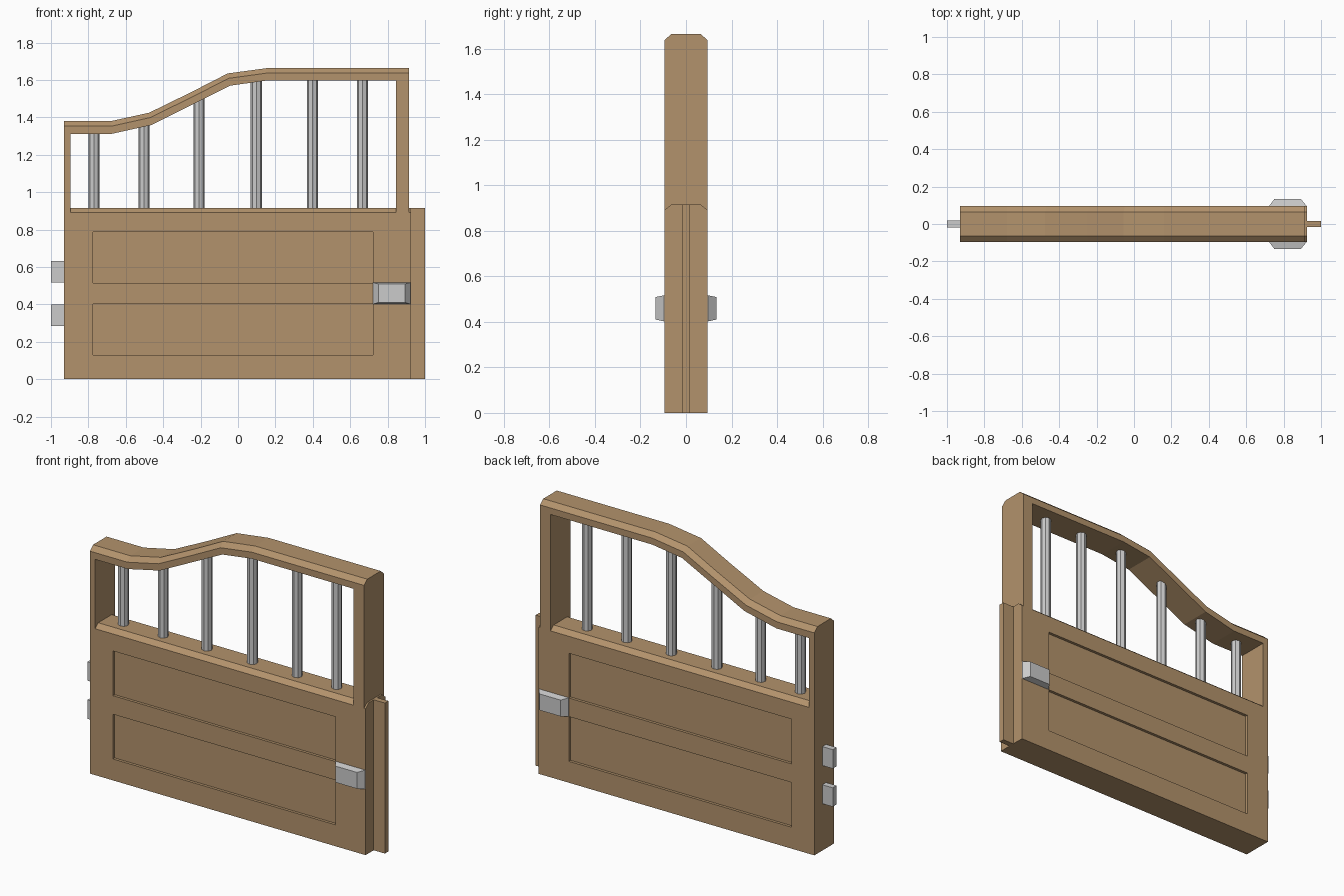
import bpy, bmesh, math

if "Cube" in bpy.data.objects:
    bpy.data.objects.remove(bpy.data.objects["Cube"])

wood = bpy.data.materials.new("wood")
wood.diffuse_color = (0.45, 0.29, 0.15, 1)
wood.use_nodes = True
wood.node_tree.nodes["Principled BSDF"].inputs["Base Color"].default_value = wood.diffuse_color
W, C = 0.095, 0.065      # half thickness, half width of chamfered top


def finish(name, bm, mat=None):
    bmesh.ops.recalc_face_normals(bm, faces=bm.faces[:])
    me = bpy.data.meshes.new(name)
    bm.to_mesh(me)
    bm.free()
    ob = bpy.data.objects.new(name, me)
    bpy.context.collection.objects.link(ob)
    if mat:
        me.materials.append(mat)
    return ob


def loft(name, sections, mat=None):
    """Skin a list of matching closed sections and cap both ends."""
    bm = bmesh.new()
    rings = [[bm.verts.new(p) for p in s] for s in sections]
    n = len(rings[0])
    for a, b in zip(rings, rings[1:]):
        for i in range(n):
            j = (i + 1) % n
            bm.faces.new((a[i], a[j], b[j], b[i]))
    bm.faces.new(rings[0])
    bm.faces.new(rings[-1])
    return finish(name, bm, mat)


def rect(x0, x1, z0, z1, y):
    return [(x0, y, z0), (x1, y, z0), (x1, y, z1), (x0, y, z1)]


def box(name, x0, x1, y0, y1, z0, z1, mat=None):
    return loft(name, [rect(x0, x1, z0, z1, y0), rect(x0, x1, z0, z1, y1)], mat)


def section(top, bottom, drop):
    """Chamfer-topped cross-section between a top and a bottom point (x, z)."""
    (xt, zt), (xb, zb) = top, bottom
    xm, zm = xt + (xb - xt) * drop, zt + (zb - zt) * drop
    return [(xb, -W, zb), (xm, -W, zm), (xt, -C, zt),
            (xt, C, zt), (xm, W, zm), (xb, W, zb)]


# Solid lower body with chamfered top
body = loft("gate_body", [section((x, 0.915), (x, 0), 0.027) for x in (-0.93, 0.925)], wood)

# Recessed panels on both faces
for side in (-1, 1):
    for z0, z1 in ((0.13, 0.402), (0.515, 0.787)):
        ys = sorted((side * 0.078, side * 0.2))
        cutter = box("panel_cutter", -0.775, 0.722, ys[0], ys[1], z0, z1, wood)
        cutter.hide_render = True
        mod = body.modifiers.new("panel", 'BOOLEAN')
        mod.object, mod.operation, mod.solver = cutter, 'DIFFERENCE', 'EXACT'
        bpy.context.view_layer.objects.active = body
        bpy.ops.object.modifier_apply(modifier=mod.name)
        bpy.data.objects.remove(cutter)

# Curved top rail
top = [(-0.93, 1.38), (-0.68, 1.38), (-0.475, 1.425), (-0.25, 1.535),
       (-0.055, 1.635), (0.16, 1.664), (0.915, 1.664)]
low = [(-0.93, 1.312), (-0.675, 1.312), (-0.46, 1.36), (-0.22, 1.48),
       (-0.04, 1.57), (0.16, 1.598), (0.915, 1.598)]
loft("top_rail", [section(t, b, 0.4) for t, b in zip(top, low)], wood)

# Upright posts
box("left_post", -0.93, -0.895, -W, W, 0.89, 1.312, wood)
box("right_post", 0.845, 0.915, -W, W, 0.89, 1.598, wood)

# Closing strip on the latch edge
box("closing_strip", 0.92, 1.0, -0.017, 0.017, 0, 0.915, wood)


def rail_z(x):
    for (xa, za), (xb, zb) in zip(low, low[1:]):
        if xa <= x <= xb:
            return za + (zb - za) * (x - xa) / (xb - xa)


# Octagonal metal bars
for x in (-0.77, -0.503, -0.208, 0.098, 0.398, 0.665):
    r = 0.03
    ring = [(x + r * math.cos(math.tau * i / 8), r * math.sin(math.tau * i / 8))
            for i in range(8)]
    loft("bar", [[(px, py, z) for px, py in ring] for z in (0.9, rail_z(x) + 0.025)])

# Hinges
for z in (0.285, 0.517):
    box("hinge", -1.0, -0.92, -0.018, 0.018, z, z + 0.115)

# Tapered latch handles, front and back
for s in (-1, 1):
    loft("latch_handle", [rect(0.722, 0.923, 0.402, 0.517, s * 0.07),
                          rect(0.722, 0.923, 0.402, 0.517, s * 0.096),
                          rect(0.75, 0.893, 0.41, 0.509, s * 0.133)])
